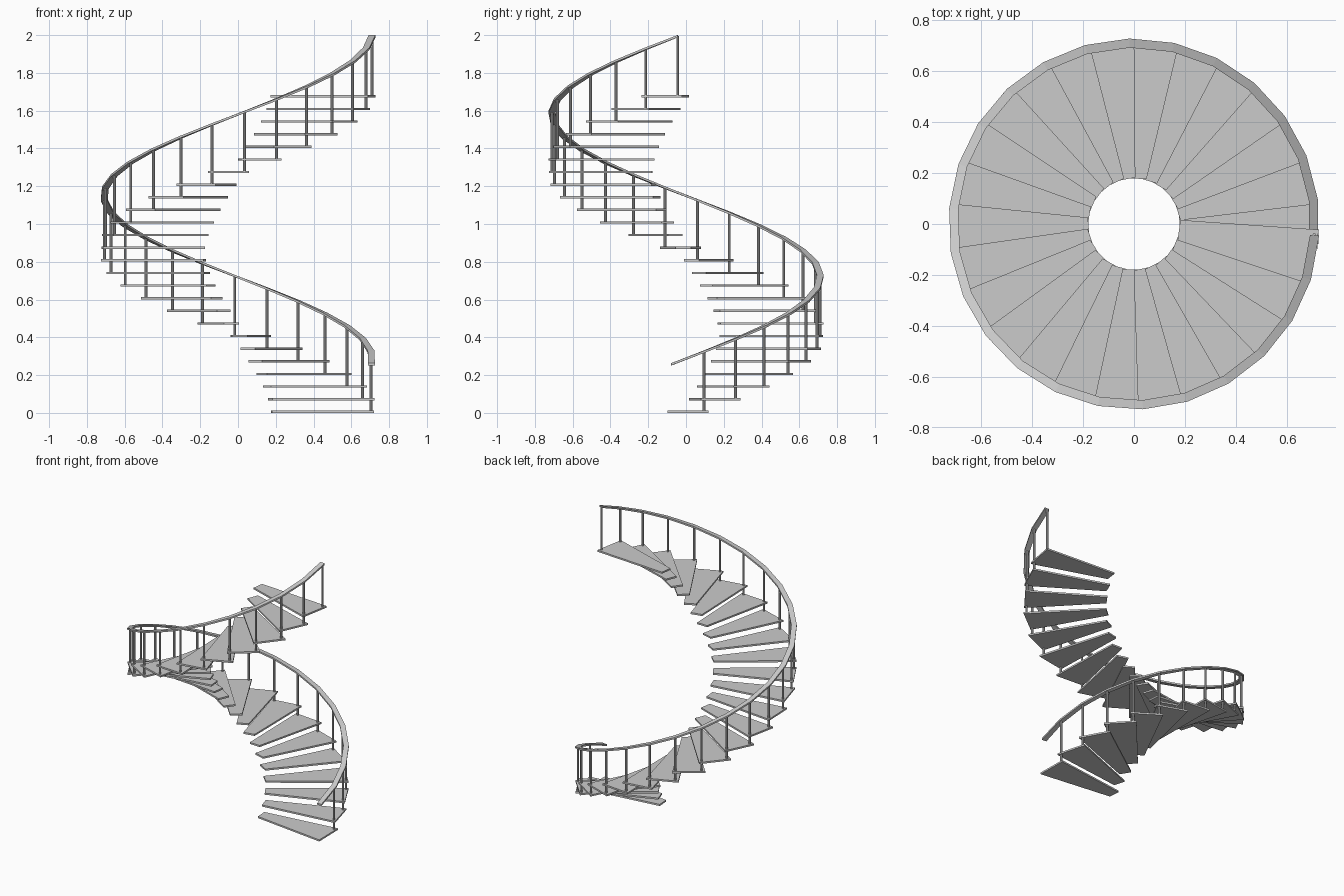
import bpy, bmesh, math
from mathutils import Matrix, Vector

if "Cube" in bpy.data.objects:
    bpy.data.objects.remove(bpy.data.objects["Cube"])

N = 26                  # number of steps
TURN = 13.95            # degrees turned per step
RISE = 0.0668           # height gained per step
FIRST = 7.7             # angle of the first post
THICK = 0.012           # tread and rail thickness

grey = bpy.data.materials.new("grey")
grey.diffuse_color = (0.6, 0.6, 0.6, 1)
grey.use_nodes = True
grey.node_tree.nodes["Principled BSDF"].inputs["Base Color"].default_value = grey.diffuse_color


def polar(r, deg, z):
    a = math.radians(deg)
    return Vector((r * math.cos(a), r * math.sin(a), z))


def finish(bm, name):
    bmesh.ops.recalc_face_normals(bm, faces=bm.faces)
    me = bpy.data.meshes.new(name)
    bm.to_mesh(me)
    bm.free()
    me.materials.append(grey)
    ob = bpy.data.objects.new(name, me)
    bpy.context.collection.objects.link(ob)
    return ob


def loft(bm, rings):
    """Skin a run of four-point rings and cap both ends."""
    vs = [[bm.verts.new(p) for p in ring] for ring in rings]
    for a, b in zip(vs, vs[1:]):
        for i in range(4):
            j = (i + 1) % 4
            bm.faces.new((a[i], a[j], b[j], b[i]))
    bm.faces.new(vs[0])
    bm.faces.new(vs[-1])


# wedge treads with one baluster near each leading outer corner
for k in range(N):
    p, z = FIRST + TURN * k, RISE * k
    bm = bmesh.new()
    loft(bm, [[polar(0.183, p - 17, h), polar(0.727, p - 15.4, h),
               polar(0.727, p + 1.8, h), polar(0.183, p + 8.5, h)]
              for h in (z, z + THICK)])
    finish(bm, f"tread_{k + 1}")

    bottom, top = z + THICK / 2, 2 - RISE * (N - 1 - k) - THICK / 2
    bm = bmesh.new()
    bmesh.ops.create_cone(bm, cap_ends=True, segments=8, radius1=0.0075,
                          radius2=0.0075, depth=top - bottom,
                          matrix=Matrix.Translation(polar(0.71, p, (bottom + top) / 2)))
    finish(bm, f"baluster_{k + 1}")

# flat handrail, faceted at each baluster, starting one step before the first
bm = bmesh.new()
rings = []
for k in range(-1, N):
    p, top = FIRST + TURN * k, 2 - RISE * (N - 1 - k)
    rings.append([polar(0.693, p, top - THICK), polar(0.729, p, top - THICK),
                  polar(0.729, p, top), polar(0.693, p, top)])
loft(bm, rings)
finish(bm, "handrail")
